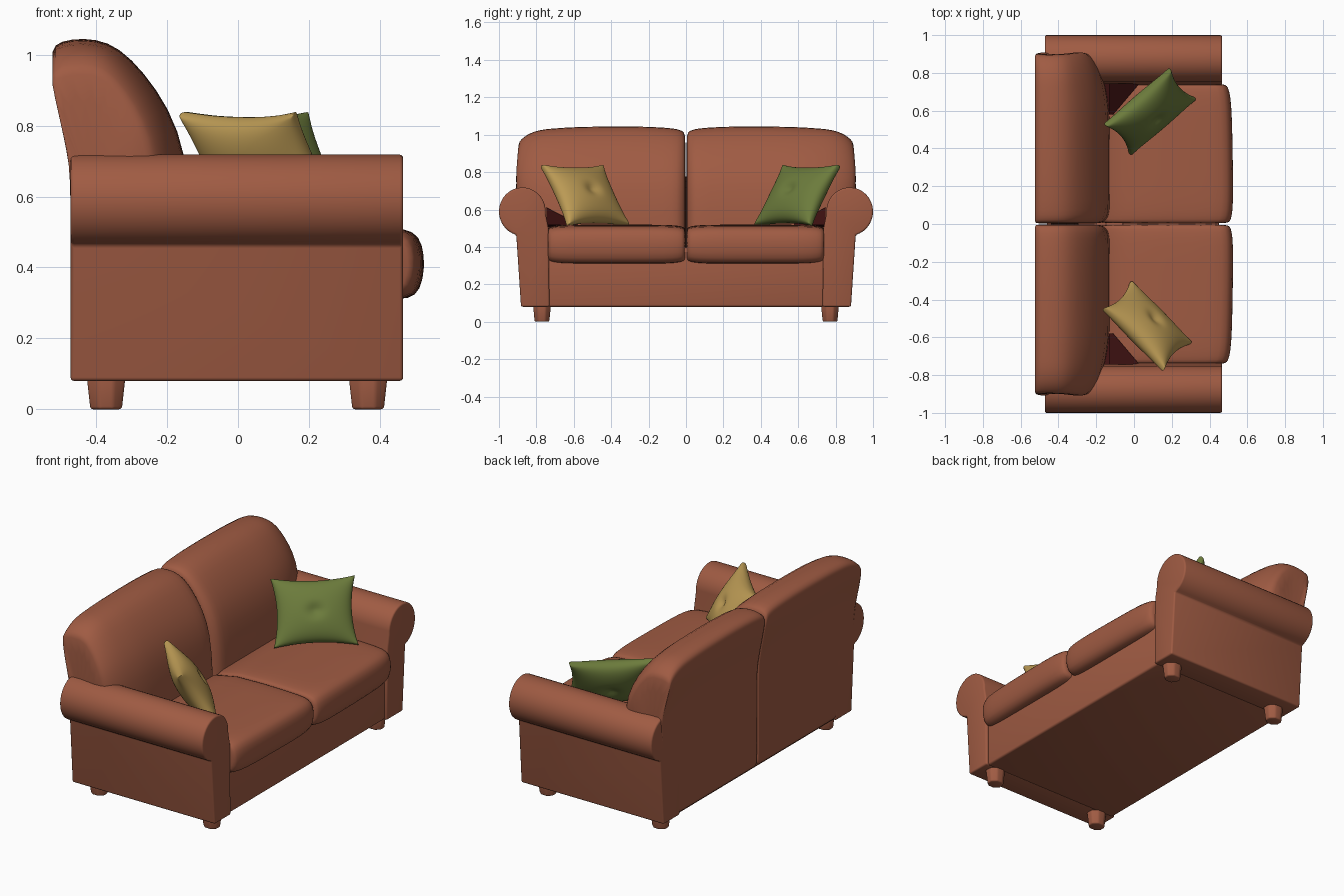
import bpy, bmesh, math
from mathutils import Vector, Matrix

if "Cube" in bpy.data.objects:
    bpy.data.objects.remove(bpy.data.objects["Cube"])


def material(name, rgb):
    m = bpy.data.materials.new(name)
    m.diffuse_color = (*rgb, 1)
    m.use_nodes = True
    m.node_tree.nodes["Principled BSDF"].inputs["Base Color"].default_value = m.diffuse_color
    return m


BROWN = material("brown_fabric", (0.35, 0.105, 0.056))
YELLOW = material("mustard_fabric", (0.50, 0.325, 0.09))
GREEN = material("olive_fabric", (0.15, 0.20, 0.045))
DARK = material("dark_red_gap", (0.05, 0.006, 0.006))


def finish(name, bm, mat, bevel=0.0, subsurf=0):
    bmesh.ops.recalc_face_normals(bm, faces=bm.faces[:])
    if bevel:
        sharp = [e for e in bm.edges if e.calc_face_angle(0) > 0.7]
        bmesh.ops.bevel(bm, geom=sharp, offset=bevel, segments=3,
                        profile=0.5, affect='EDGES', clamp_overlap=True)
    me = bpy.data.meshes.new(name)
    bm.to_mesh(me)
    bm.free()
    me.materials.append(mat)
    ob = bpy.data.objects.new(name, me)
    bpy.context.collection.objects.link(ob)
    for p in me.polygons:
        p.use_smooth = True
    if subsurf:
        mod = ob.modifiers.new("smooth", 'SUBSURF')
        mod.levels = mod.render_levels = subsurf
    else:
        bpy.ops.object.select_all(action='DESELECT')
        ob.select_set(True)
        bpy.context.view_layer.objects.active = ob
        bpy.ops.object.shade_smooth_by_angle(angle=math.radians(40))
    return ob


def loft(name, sections, mat, bevel=0.0, subsurf=0):
    """Skin closed sections of equal point count and cap both ends."""
    bm = bmesh.new()
    rings = [[bm.verts.new(p) for p in s] for s in sections]
    n = len(rings[0])
    for a, b in zip(rings, rings[1:]):
        for i in range(n):
            j = (i + 1) % n
            bm.faces.new((a[i], a[j], b[j], b[i]))
    bm.faces.new(rings[0])
    bm.faces.new(rings[-1])
    return finish(name, bm, mat, bevel, subsurf)


def interp(x, table):
    for (x0, y0), (x1, y1) in zip(table, table[1:]):
        if x <= x1:
            return y0 + (y1 - y0) * max(0, x - x0) / (x1 - x0)
    return table[-1][1]


def box(name, lo, hi, mat, bevel):
    sec = lambda x: [(x, lo[1], lo[2]), (x, hi[1], lo[2]), (x, hi[1], hi[2]), (x, lo[1], hi[2])]
    return loft(name, [sec(lo[0]), sec(hi[0])], mat, bevel)


# back profile: x at the middle of the cushion, x at its outer end, z
BACK = [(-0.44, -0.44, 0.085), (-0.47, -0.47, 0.09), (-0.472, -0.472, 0.12), (-0.472, -0.472, 0.45),
        (-0.472, -0.472, 0.66), (-0.482, -0.482, 0.73), (-0.505, -0.505, 0.87),
        (-0.527, -0.527, 0.99), (-0.522, -0.522, 1.03), (-0.47, -0.47, 1.045),
        (-0.40, -0.41, 1.045), (-0.335, -0.375, 1.02), (-0.265, -0.335, 0.95),
        (-0.195, -0.295, 0.85), (-0.145, -0.265, 0.72), (-0.125, -0.255, 0.5),
        (-0.125, -0.255, 0.12), (-0.15, -0.27, 0.085)]
WIDTH = [(0, 0.88), (0.5, 0.885), (0.68, 0.915), (0.8, 0.915), (0.95, 0.902), (1.05, 0.89)]
TOP = [(0, 0.995), (0.012, 1.015), (0.05, 1.033), (0.2, 1.043), (0.45, 1.047), (0.7, 1.04),
       (0.85, 1.03), (0.92, 1.015), (0.96, 0.995), (0.985, 0.97), (1, 0.945)]


def back_section(s, sy):
    k = 1 - math.sqrt(1 - max(0, (s - 0.6) / 0.4) ** 2)
    k += 0.4 * max(0, 1 - s / 0.07) ** 2
    pts = []
    for xm, xe, z in BACK:
        if z > 0.7:
            z = 0.7 + (z - 0.7) * (interp(s, TOP) - 0.7) / 0.345
        pts.append((xm + (xe - xm) * k, sy * s * interp(z, WIDTH), z))
    return pts


# seat cushion profile (x, z) and its thickness towards both ends
SEAT = [(-0.2, 0.32), (0.1, 0.315), (0.42, 0.31), (0.485, 0.31), (0.515, 0.335), (0.528, 0.40),
        (0.522, 0.465), (0.498, 0.503), (0.44, 0.515), (0.2, 0.52), (-0.2, 0.517)]
PUFF = [(0, 0.78), (0.012, 0.88), (0.05, 0.95), (0.14, 1), (0.86, 1), (0.95, 0.95),
        (0.988, 0.88), (1, 0.78)]


def seat_section(s, sy):
    f = interp(s, PUFF)
    return [(x - (0.15 * (1 - f) + 0.015 * s ** 3 if x > 0.4 else 0), sy * (0.002 + 0.74 * s),
             0.415 + (z - 0.415) * f) for x, z in SEAT]


def arm_section(x, sy):
    pts = [(0.73, 0.08), (0.735, 0.5)]
    for i in range(25):
        a = math.radians(185 - i * 260 / 24)
        pts.append((0.875 + 0.125 * math.cos(a), 0.589 + 0.129 * math.sin(a)))
    pts.append((0.882, 0.08))
    return [(x, sy * y, z) for y, z in pts]


# base under the seat
box("base", (-0.46, -0.74, 0.08), (0.45, 0.74, 0.40), BROWN, 0.012)

for side, sy in (("left", -1), ("right", 1)):
    loft("back_" + side, [back_section(s, sy) for s in
         (0, 0.012, 0.035, 0.07, 0.2, 0.4, 0.6, 0.7, 0.78, 0.85, 0.9, 0.94, 0.97, 0.988, 1)],
         BROWN, subsurf=1)
    loft("seat_cushion_" + side, [seat_section(s, sy) for s in
         (0, 0.012, 0.05, 0.14, 0.35, 0.65, 0.86, 0.95, 0.988, 1)], BROWN, subsurf=1)
    loft("arm_" + side, [arm_section(-0.472, sy), arm_section(0.466, sy)], BROWN, bevel=0.01)
    # dark gap in the corner between seat, back and arm
    loft("corner_gap_" + side, [
        [(-0.25, sy * y, 0.5), (xf, sy * y, 0.518), (-0.13, sy * y, zt)]
        for y, xf, zt in ((0.58, -0.11, 0.525), (0.745, 0.03, 0.61))], DARK)
    # tapered feet
    for end, fx in (("back", -0.372), ("front", 0.367)):
        bm = bmesh.new()
        bmesh.ops.create_cone(bm, cap_ends=True, segments=8, radius1=0.048, radius2=0.06, depth=0.1,
                              matrix=Matrix.Translation((fx, sy * 0.77, 0.05))
                              @ Matrix.Diagonal((1, 0.88, 1, 1)) @ Matrix.Rotation(math.pi / 8, 4, 'Z'))
        finish("foot_%s_%s" % (end, side), bm, BROWN, bevel=0.008)


def pillow(name, centre, along, back, mat, a=0.23, b=0.19, h=0.08, n=20):
    """Pinched square cushion leaning backwards, with a dimple in the middle."""
    u = Vector((*along, 0)).normalized()
    v = (Vector((*back, 0)).normalized() * 0.19 + Vector((0, 0, 0.3))).normalized()
    w = u.cross(v)
    bm = bmesh.new()
    for sgn in (1, -1):
        grid = []
        for i in range(n + 1):
            row = []
            for j in range(n + 1):
                # denser samples near the seam
                p = math.sin((i / n - 0.5) * math.pi)
                q = math.sin((j / n - 0.5) * math.pi)
                t = h * max(0, (1 - p * p) * (1 - q * q)) ** 0.45
                t *= 1 - 0.4 * math.exp(-(p * p + q * q) / 0.03)
                x = a * p * (1 - 0.12 * (1 - q * q))
                y = b * q * (1 - 0.12 * (1 - p * p))
                t += 0.012 * (p * q) ** 4 * (1 if abs(p) < 0.999 and abs(q) < 0.999 else 0)
                row.append(bm.verts.new(Vector(centre) + u * x + v * y + w * (sgn * t)))
            grid.append(row)
        for i in range(n):
            for j in range(n):
                bm.faces.new((grid[i][j], grid[i + 1][j], grid[i + 1][j + 1], grid[i][j + 1]))
    bmesh.ops.remove_doubles(bm, verts=bm.verts[:], dist=0.0004)
    finish(name, bm, mat, subsurf=1)


pillow("green_pillow", (0.085, 0.595, 0.675), (0.76, 0.65), (-0.65, 0.76), GREEN)
pillow("yellow_pillow", (0.07, -0.54, 0.675), (0.70, -0.71), (-0.71, -0.70), YELLOW)
